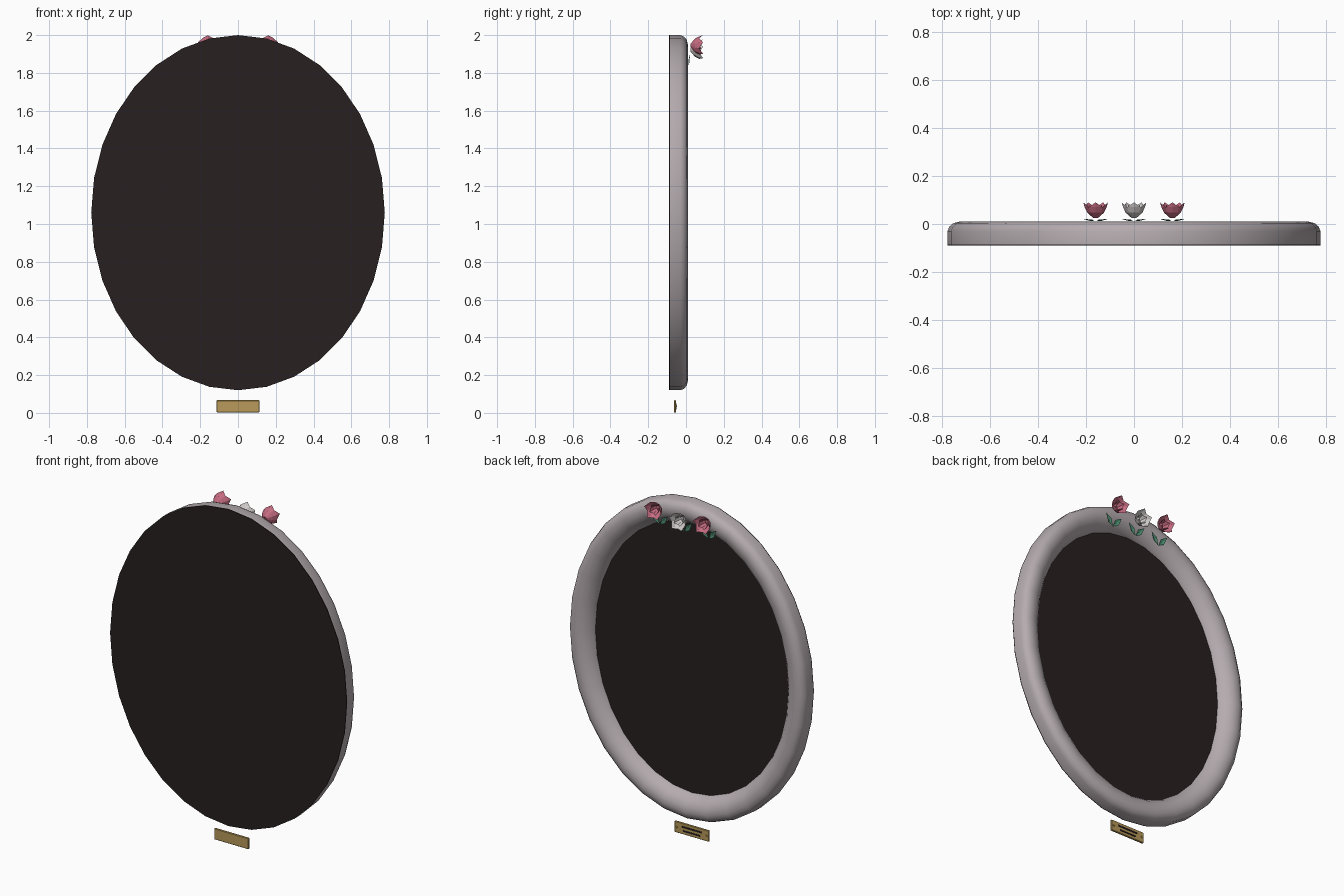
import bpy, bmesh, math
from mathutils import Matrix, Vector

if "Cube" in bpy.data.objects:
    bpy.data.objects.remove(bpy.data.objects["Cube"])

RX, RZ, CZ, SIDES = 0.777, 0.94, 1.06, 32


def material(name, rgb):
    m = bpy.data.materials.new(name)
    m.diffuse_color = (*rgb, 1)
    m.use_nodes = True
    m.node_tree.nodes["Principled BSDF"].inputs["Base Color"].default_value = m.diffuse_color
    return m


GREY = material("mauve grey", (0.46, 0.41, 0.43))
DARK = material("dark brown", (0.021, 0.014, 0.014))
PINK = material("rose pink", (0.56, 0.15, 0.22))
WHITE = material("soft white", (0.62, 0.58, 0.58))
GREEN = material("leaf green", (0.07, 0.26, 0.16))
BRASS = material("brass", (0.48, 0.32, 0.10))


def finish(bm, name, mat, smooth=None):
    bmesh.ops.recalc_face_normals(bm, faces=bm.faces)
    me = bpy.data.meshes.new(name)
    bm.to_mesh(me)
    bm.free()
    me.materials.append(mat)
    ob = bpy.data.objects.new(name, me)
    bpy.context.collection.objects.link(ob)
    if smooth:
        bpy.context.view_layer.objects.active = ob
        ob.select_set(True)
        bpy.ops.object.shade_smooth_by_angle(angle=math.radians(smooth))
        ob.select_set(False)
    return ob


def oval(bm, inset, y):
    return [bm.verts.new(((RX - inset) * math.sin(2 * math.pi * i / SIDES), y,
                          CZ + (RZ - inset) * math.cos(2 * math.pi * i / SIDES)))
            for i in range(SIDES)]


def bridge(bm, a, b):
    for i in range(len(a)):
        j = (i + 1) % len(a)
        bm.faces.new((a[i], a[j], b[j], b[i]))


def slab(name, inset, y0, y1, mat):
    bm = bmesh.new()
    a, b = oval(bm, inset, y0), oval(bm, inset, y1)
    bridge(bm, a, b)
    bm.faces.new(a)
    bm.faces.new(b)
    return finish(bm, name, mat)


def box(name, size, loc, mat, bevel=0):
    bm = bmesh.new()
    bmesh.ops.create_cube(bm, size=1, matrix=Matrix.Translation(loc) @ Matrix.Diagonal((*size, 1)))
    if bevel:
        bmesh.ops.bevel(bm, geom=bm.edges[:], offset=bevel, segments=1, affect='EDGES')
    return finish(bm, name, mat)


# Oval moulding: rounded outside, sloping in to the panel
profile = [(0, -0.085), (0, -0.03), (0.008, -0.01), (0.025, 0.004), (0.05, 0.01),
           (0.08, 0.006), (0.11, -0.012), (0.13, -0.035), (0.145, -0.065), (0.145, -0.085)]
bm = bmesh.new()
rings = [oval(bm, d, y) for d, y in profile]
for k in range(len(rings)):
    bridge(bm, rings[k], rings[(k + 1) % len(rings)])
finish(bm, "oval_frame", GREY, 40)

# Dark backing board and dark panel inside the frame
slab("backing_board", 0, -0.09, -0.085, DARK)
slab("dark_panel", 0.135, -0.084, -0.058, DARK)


def flower(name, x, z, mat):
    bm = bmesh.new()
    # outer and inner whorls of pointed, cupped petals opening towards +y
    for count, scale, depth, turn in ((5, 1.0, 1.0, 0), (4, 0.55, 0.85, 0.5)):
        for i in range(count):
            a0 = 2 * math.pi * i / count + turn
            half = math.pi / count * 1.1

            def pt(r, y, side):
                a = a0 + side * half
                return bm.verts.new((x + r * scale * math.sin(a), 0.025 + y * depth,
                                     z + r * scale * math.cos(a)))
            rows = [[pt(r, y, s * w) for s in (-1, 0, 1)] for r, y, w in
                    ((0.010, 0.0, 1), (0.036, 0.022, 1), (0.048, 0.045, 0.9))]
            for lo, hi in zip(rows, rows[1:]):
                for k in (0, 1):
                    bm.faces.new((lo[k], lo[k + 1], hi[k + 1], hi[k]))
            tip = pt(0.054, 0.065, 0)
            for k in (0, 1):
                bm.faces.new((rows[-1][k], rows[-1][k + 1], tip))
    finish(bm, name, mat)


def leaves(name, x):
    # two pointed leaves meeting at the bottom in a V
    bm = bmesh.new()
    for s in (-1, 1):
        v = [bm.verts.new((x + s * px, py, pz)) for px, py, pz in
             ((0, 0.014, 1.838), (0.036, 0.018, 1.856), (0.055, 0.022, 1.903),
              (0.014, 0.018, 1.882), (0.024, 0.013, 1.867))]
        for k in range(4):
            bm.faces.new((v[k], v[(k + 1) % 4], v[4]))
    finish(bm, name, GREEN)


# Row of three flowers with leaves at the top of the frame
for label, x, z, mat in (("left", -0.16, 1.945, PINK), ("middle", 0, 1.922, WHITE),
                         ("right", 0.16, 1.945, PINK)):
    flower(label + "_flower", x, z, mat)
    leaves(label + "_leaves", x)

# Brass plaque with two plain dark strips and screws
box("plaque", (0.226, 0.012, 0.066), (0, -0.058, 0.034), BRASS, 0.003)
box("upper_strip", (0.13, 0.003, 0.010), (0, -0.0515, 0.045), DARK)
box("lower_strip", (0.11, 0.003, 0.009), (0, -0.0515, 0.022), DARK)
for s in (-1, 1):
    bm = bmesh.new()
    bmesh.ops.create_cone(bm, cap_ends=True, segments=8, radius1=0.006, radius2=0.004, depth=0.006,
                          matrix=Matrix.Translation((s * 0.098, -0.050, 0.034))
                          @ Matrix.Rotation(-math.pi / 2, 4, 'X'))
    finish(bm, "plaque_screw", BRASS)
